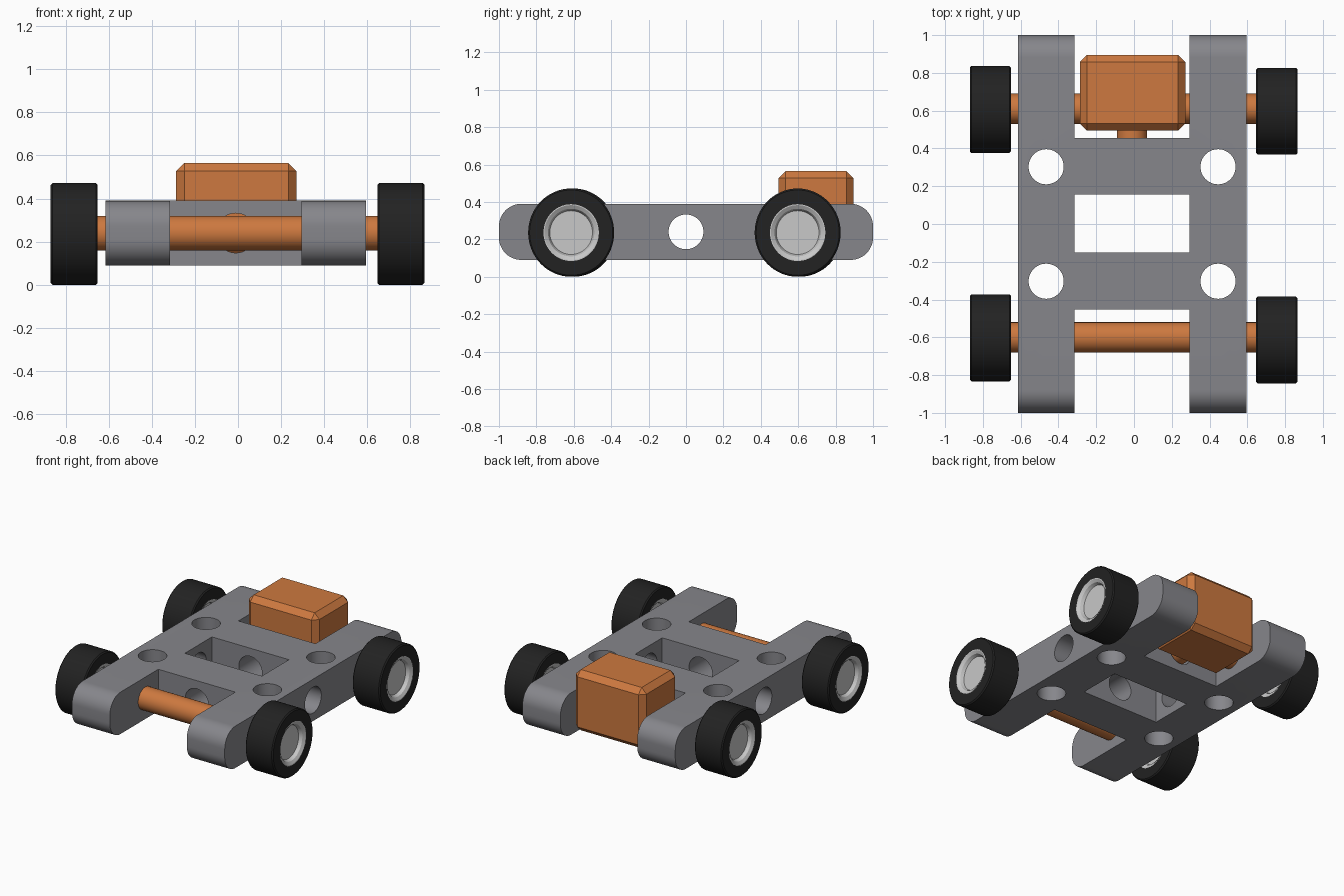
import bpy, bmesh, math
from mathutils import Matrix, Vector

cube = bpy.data.objects.get("Cube")
if cube:
    bpy.data.objects.remove(cube, do_unlink=True)


def material(name, rgb):
    m = bpy.data.materials.new(name)
    m.use_nodes = True
    m.diffuse_color = (*rgb, 1)
    m.node_tree.nodes["Principled BSDF"].inputs["Base Color"].default_value = (*rgb, 1)
    return m


GREY = material("chassis grey", (0.24, 0.24, 0.26))
ORANGE = material("copper orange", (0.61, 0.19, 0.05))
BLACK = material("tyre black", (0.016, 0.016, 0.016))
SILVER = material("rim silver", (0.58, 0.58, 0.58))


def make(name, bm, mat=None):
    bmesh.ops.recalc_face_normals(bm, faces=bm.faces)
    me = bpy.data.meshes.new(name)
    bm.to_mesh(me)
    bm.free()
    ob = bpy.data.objects.new(name, me)
    bpy.context.collection.objects.link(ob)
    if mat:
        me.materials.append(mat)
    return ob


def smooth(ob, angle=30):
    bpy.ops.object.select_all(action='DESELECT')
    ob.select_set(True)
    bpy.context.view_layer.objects.active = ob
    bpy.ops.object.shade_smooth_by_angle(angle=math.radians(angle))


def box(lo, hi):
    lo, hi = Vector(lo), Vector(hi)
    bm = bmesh.new()
    bmesh.ops.create_cube(bm, size=1, matrix=Matrix.Translation((lo + hi) / 2)
                          @ Matrix.Diagonal((*(hi - lo), 1)))
    return bm


def cylinder(center, axis, r, length, segs=48):
    bm = bmesh.new()
    rot = Vector(axis).to_track_quat('Z', 'Y').to_matrix().to_4x4()
    bmesh.ops.create_cone(bm, cap_ends=True, segments=segs, radius1=r, radius2=r,
                          depth=length, matrix=Matrix.Translation(center) @ rot)
    return bm


def lathe(name, profile, mat, closed, segs=64):
    """Spin (x, radius) points round the x axis."""
    bm = bmesh.new()
    vs = [bm.verts.new((x, 0, r)) for x, r in profile]
    pairs = list(zip(vs, vs[1:])) + ([(vs[-1], vs[0])] if closed else [])
    edges = [bm.edges.new(p) for p in pairs]
    bmesh.ops.spin(bm, geom=vs + edges, cent=(0, 0, 0), axis=(1, 0, 0),
                   angle=math.tau, steps=segs, use_duplicate=False)
    bmesh.ops.remove_doubles(bm, verts=bm.verts, dist=1e-5)
    return make(name, bm, mat)


CX, AXLE_Z = -0.01, 0.24

# Chassis slab with rounded front and back ends
bm = box((-0.615, -1, 0.09), (0.595, 1, 0.39))
ends = [e for e in bm.edges if abs(e.verts[0].co.x - e.verts[1].co.x) > 0.5]
bmesh.ops.bevel(bm, geom=ends, offset=0.12, segments=12, profile=0.5, affect='EDGES')
chassis = make("chassis", bm, GREY)

# Notches at both ends, middle window, and round holes along all three axes
cutters = [box((-0.315, y0, 0), (0.295, y1, 0.5))
           for y0, y1 in ((-1.1, -0.452), (-0.152, 0.155), (0.455, 1.1))]
cutters += [cylinder((CX + sx * 0.455, sy * 0.303, 0.24), (0, 0, 1), 0.093, 0.6)
            for sx in (-1, 1) for sy in (-1, 1)]
cutters.append(cylinder((CX, 0, AXLE_Z), (1, 0, 0), 0.093, 1.5))
cutters.append(cylinder((CX, 0, AXLE_Z), (0, 1, 0), 0.092, 1.3))
for bm in cutters:
    cutter = make("chassis_cutter", bm)
    cutter.hide_render = True
    mod = chassis.modifiers.new("cut", 'BOOLEAN')
    mod.operation, mod.solver, mod.object = 'DIFFERENCE', 'EXACT', cutter
    bpy.ops.object.select_all(action='DESELECT')
    chassis.select_set(True)
    bpy.context.view_layer.objects.active = chassis
    bpy.ops.object.modifier_apply(modifier=mod.name)
    bpy.data.objects.remove(cutter, do_unlink=True)
smooth(chassis)

# Axles
for name, y in (("front_axle", -0.6), ("rear_axle", 0.61)):
    smooth(make(name, cylinder((0, y, AXLE_Z), (1, 0, 0), 0.08, 1.5), ORANGE))

# Motor block with chamfered edges, and its short drive shaft
bm = box((-0.287, 0.495, 0.13), (0.272, 0.895, 0.565))
bmesh.ops.bevel(bm, geom=bm.edges[:], offset=0.038, segments=1, affect='EDGES')
make("motor", bm, ORANGE)
smooth(make("motor_shaft", cylinder((CX, 0.46, AXLE_Z), (0, 1, 0), 0.08, 0.12), ORANGE))

# Wheels: tyre ring and dished rim, the same on both faces
W = 0.109
tyre_profile = [(-W, 0.148), (-W, 0.222), (-W + 0.008, 0.23),
                (W - 0.008, 0.23), (W, 0.222), (W, 0.148)]
half_rim = [(W, 0.15), (W, 0.143), (W - 0.012, 0.124), (W - 0.035, 0.114), (W - 0.035, 0)]
rim_profile = half_rim + [(-x, r) for x, r in reversed(half_rim)]
for side, x, ys in (("right", -0.76, (-0.603, 0.606)), ("left", 0.756, (-0.614, 0.597))):
    for end, y in zip(("front", "rear"), ys):
        for part, prof, mat, closed in (("tyre", tyre_profile, BLACK, True),
                                        ("rim", rim_profile, SILVER, True)):
            ob = lathe(f"{end}_{side}_{part}", prof, mat, closed)
            ob.location = (x, y, 0.236)
            ob.scale = (1, 1, 0.236 / 0.23)
            smooth(ob)
